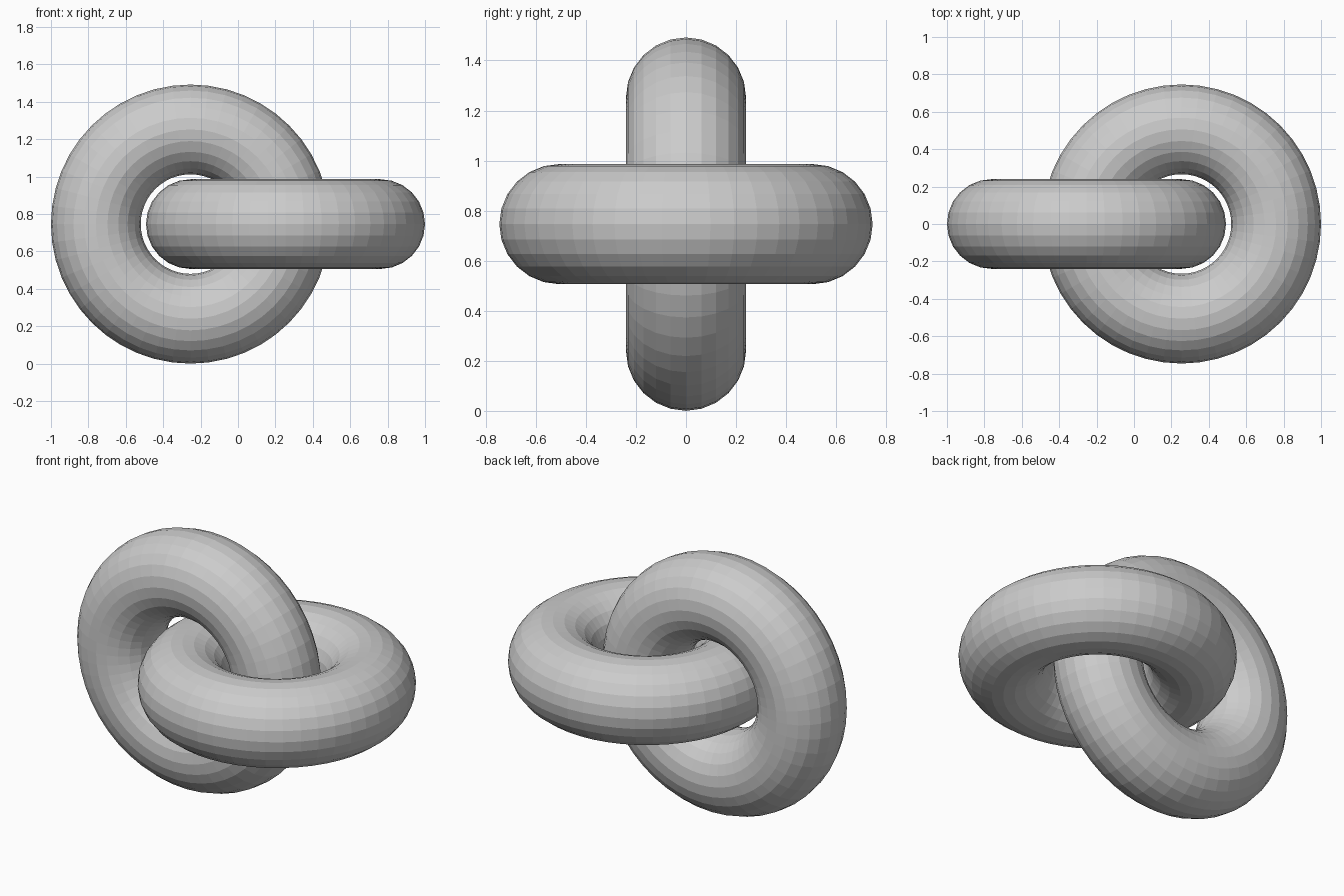
import bpy
from math import pi

if "Cube" in bpy.data.objects:
    bpy.data.objects.remove(bpy.data.objects["Cube"])

MAJOR, MINOR = 0.506, 0.24
OUTER = MAJOR + MINOR
OFFSET = 1.0 - OUTER


def ring(name, x, tilt):
    bpy.ops.mesh.primitive_torus_add(
        major_segments=48, minor_segments=24,
        major_radius=MAJOR, minor_radius=MINOR,
        location=(x, 0, OUTER), rotation=(tilt, 0, 0))
    obj = bpy.context.object
    obj.name = name
    bpy.ops.object.shade_flat()
    return obj


# Upright ring on the left, linked through a level ring on the right
ring("upright_ring", -OFFSET, pi / 2)
ring("level_ring", OFFSET, 0)
